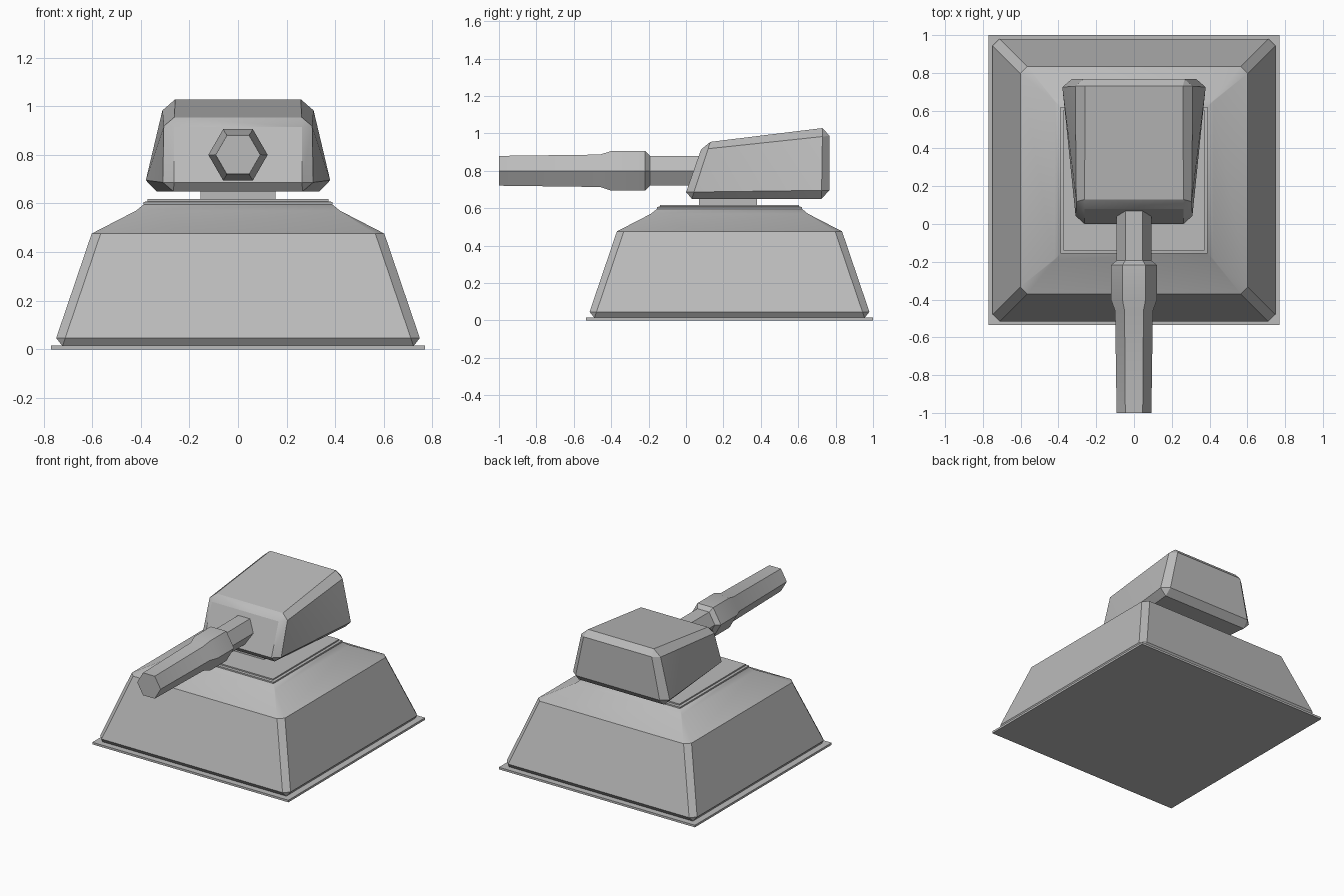
import bpy, bmesh, math
from mathutils import Vector

if "Cube" in bpy.data.objects:
    bpy.data.objects.remove(bpy.data.objects["Cube"])

CY = 0.2325  # centre of the base along y

grey = bpy.data.materials.new("plain grey")
grey.diffuse_color = (0.5, 0.5, 0.5, 1)
grey.use_nodes = True
grey.node_tree.nodes["Principled BSDF"].inputs["Base Color"].default_value = grey.diffuse_color


def finish(name, bm, angle=30):
    bmesh.ops.recalc_face_normals(bm, faces=bm.faces)
    mesh = bpy.data.meshes.new(name)
    bm.to_mesh(mesh)
    bm.free()
    obj = bpy.data.objects.new(name, mesh)
    bpy.context.collection.objects.link(obj)
    mesh.materials.append(grey)
    bpy.ops.object.select_all(action='DESELECT')
    obj.select_set(True)
    bpy.context.view_layer.objects.active = obj
    bpy.ops.object.shade_smooth_by_angle(angle=math.radians(angle))
    return obj


def loft(name, rings):
    """Skin a stack of equally sized rings and cap both ends."""
    bm = bmesh.new()
    loops = [[bm.verts.new(p) for p in ring] for ring in rings]
    n = len(loops[0])
    for a, b in zip(loops, loops[1:]):
        for i in range(n):
            j = (i + 1) % n
            bm.faces.new((a[i], a[j], b[j], b[i]))
    bm.faces.new(loops[0])
    bm.faces.new(loops[-1])
    bmesh.ops.remove_doubles(bm, verts=bm.verts, dist=0.0005)
    return finish(name, bm)


def square(half, z, cut=0.0):
    """Square ring with chamfered corners."""
    h, c = half, half - cut
    pts = [(h, -c), (h, c), (c, h), (-c, h), (-h, c), (-h, -c), (-c, -h), (c, -h)]
    return [(x, y + CY, z) for x, y in pts]


def box(name, x, y0, y1, z0, z1):
    return loft(name, [[(-x, y0, z), (x, y0, z), (x, y1, z), (-x, y1, z)]
                       for z in (z0, z1)])


# Base: thin ground plate and chamfered skirt with a flared shoulder
box("ground_plate", 0.77, CY - 0.767, CY + 0.767, 0.0, 0.015)
loft("base_body", [square(0.722, 0.013), square(0.748, 0.046, 0.037),
                   square(0.602, 0.476, 0.037), square(0.42, 0.57, 0.004),
                   square(0.388, 0.596)])
loft("top_lip", [square(0.388, 0.594), square(0.388, 0.606),
                 square(0.372, 0.609), square(0.372, 0.618)])
box("neck", 0.155, 0.07, 0.38, 0.61, 0.67)


# Turret head: bevelled block fitted to a tapering wedge
def head_point(u, v, w):
    """u -1..1 across, v 0..1 front to back, w 0..1 bottom to top."""
    half = 0.305 + v * (0.09 - 0.095 * w)
    front = -0.012 + 0.105 * w
    y = front + v * (0.767 - front)
    top = 0.95 + 0.083 * v
    return Vector((u * half, y, 0.65 + w * (top - 0.65)))


bm = bmesh.new()
U, V, W = 0.86, 0.055, 0.12
for su in (-1, 1):
    for ev in (0, 1):
        for ew in (0, 1):
            v_in = abs(ev - V)
            w_in = abs(ew - W)
            for u, v, w in ((su, v_in, w_in), (su * U, ev, w_in), (su * U, v_in, ew)):
                bm.verts.new(head_point(u, v, w))
bmesh.ops.convex_hull(bm, input=bm.verts)
bmesh.ops.dissolve_limit(bm, angle_limit=math.radians(4), verts=bm.verts, edges=bm.edges)
finish("turret_head", bm)

# Barrel: six-sided tube with a thicker collar
profile = [(-1.0, 0.092), (-0.46, 0.1), (-0.40, 0.122), (-0.218, 0.122),
           (-0.193, 0.092), (0.1, 0.092)]
loft("barrel", [[(r * math.cos(i * math.pi / 3), y, 0.8 + r * math.sin(i * math.pi / 3))
                 for i in range(6)] for y, r in profile])
